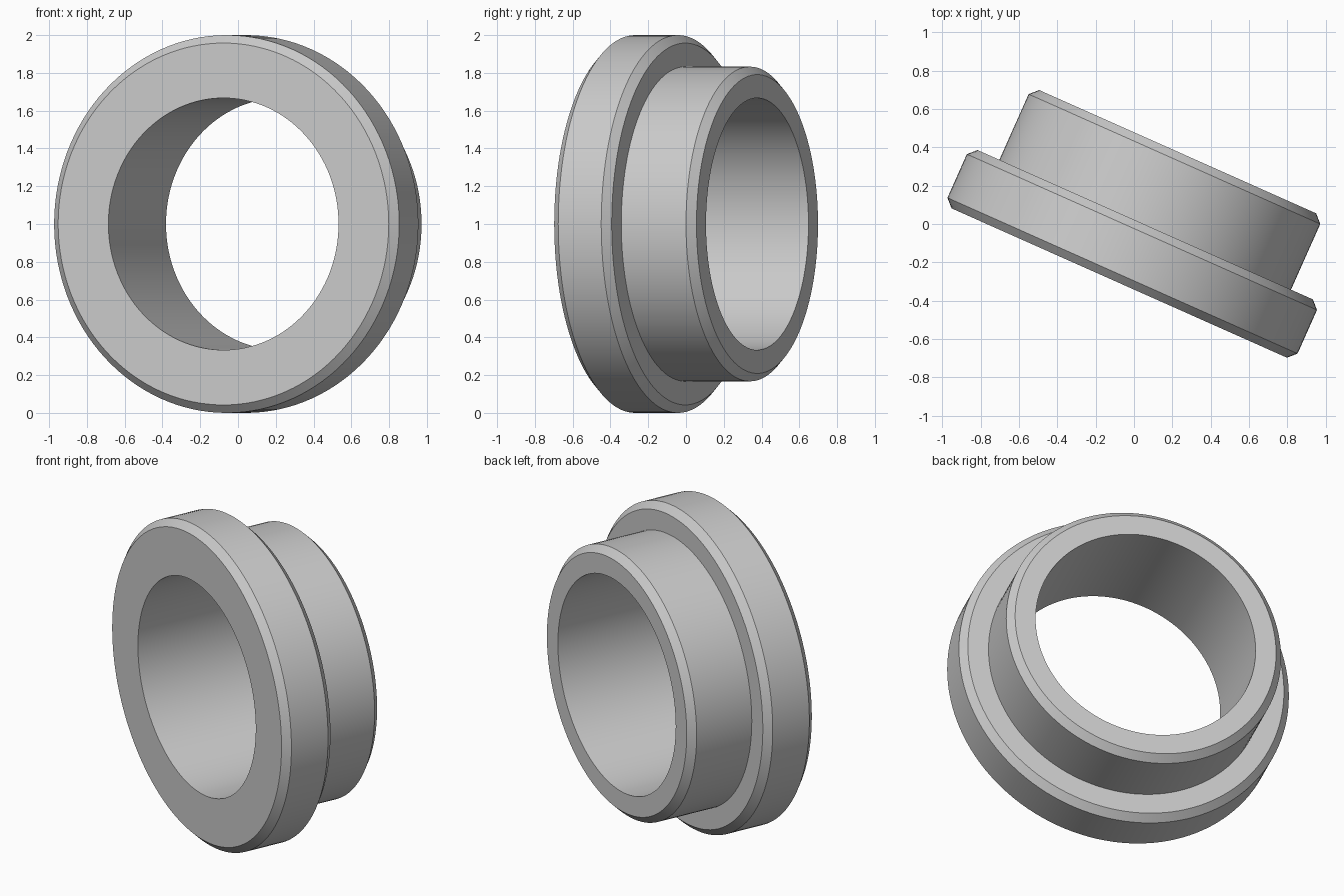
import bpy, bmesh
from math import radians, tau
from mathutils import Vector

cube = bpy.data.objects.get("Cube")
if cube:
    bpy.data.objects.remove(cube, do_unlink=True)

# Material
grey = bpy.data.materials.new("plain grey")
grey.use_nodes = True
colour = (0.6, 0.6, 0.6, 1)
grey.diffuse_color = colour
grey.node_tree.nodes["Principled BSDF"].inputs["Base Color"].default_value = colour

# Main dimensions
SEGMENTS = 128
BORE, BARREL, FLANGE = 0.667, 0.833, 1.0
FLANGE_DEPTH, LENGTH, CHAMFER = 0.333, 0.75, 0.042

# Closed cross-section as (radius, distance along the axis)
section = [
    (BORE, 0),
    (FLANGE - CHAMFER, 0),
    (FLANGE, CHAMFER),
    (FLANGE, FLANGE_DEPTH - CHAMFER),
    (FLANGE - CHAMFER, FLANGE_DEPTH),
    (BARREL, FLANGE_DEPTH),
    (BARREL, LENGTH - CHAMFER),
    (BARREL - CHAMFER, LENGTH),
    (BORE, LENGTH),
]

# Flanged bushing: the section turned around the y axis
bm = bmesh.new()
verts = [bm.verts.new((r, y, 0)) for r, y in section]
edges = [bm.edges.new((v, verts[(i + 1) % len(verts)])) for i, v in enumerate(verts)]
bmesh.ops.spin(bm, geom=verts + edges, cent=(0, 0, 0), axis=(0, 1, 0),
               angle=tau, steps=SEGMENTS, use_merge=True)
bmesh.ops.remove_doubles(bm, verts=bm.verts[:], dist=0.0001)
bmesh.ops.recalc_face_normals(bm, faces=bm.faces[:])
mesh = bpy.data.meshes.new("flanged_bushing")
bm.to_mesh(mesh)
bm.free()
mesh.materials.append(grey)

bushing = bpy.data.objects.new("flanged_bushing", mesh)
bpy.context.collection.objects.link(bushing)
bushing.location = Vector((-0.077, -0.308, FLANGE))
bushing.rotation_euler.z = radians(-24)

# Round surfaces smooth, chamfer and face edges sharp
bpy.ops.object.select_all(action="DESELECT")
bushing.select_set(True)
bpy.context.view_layer.objects.active = bushing
bpy.ops.object.shade_smooth_by_angle(angle=radians(30))
